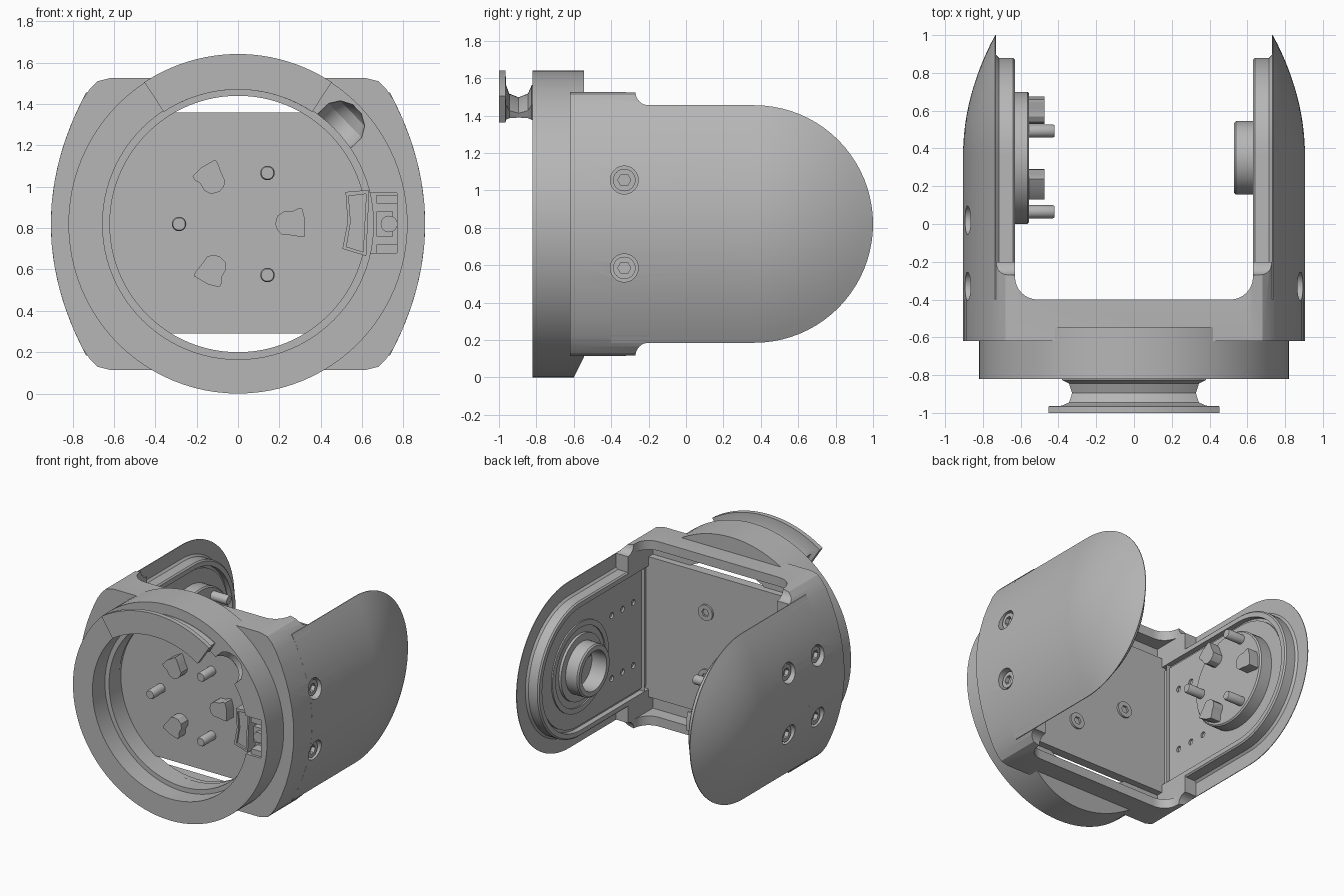
import bpy, bmesh, math
from mathutils import Vector

if "Cube" in bpy.data.objects:
    bpy.data.objects.remove(bpy.data.objects["Cube"])

grey = bpy.data.materials.new("plain grey")
grey.use_nodes = True
grey.diffuse_color = (0.47, 0.47, 0.47, 1)
grey.node_tree.nodes["Principled BSDF"].inputs["Base Color"].default_value = grey.diffuse_color

C = 0.82          # height of the main axis
PIVOT = 0.36      # y of the arm pivot
parts = []


# Frames turn (u, v, w) into x, y, z; w is the extrusion direction
def side(u, v, w):
    return Vector((w, u, v))


def front(u, v, w):
    return Vector((u, -w, v))


def up(u, v, w):
    return Vector((u, v, w))


def loft(name, rings, closed=False):
    bm = bmesh.new()
    rows = [[bm.verts.new(p) for p in ring] for ring in rings]
    n = len(rows[0])
    pairs = list(zip(rows, rows[1:])) + ([(rows[-1], rows[0])] if closed else [])
    for a, b in pairs:
        for i in range(n):
            j = (i + 1) % n
            bm.faces.new((a[i], a[j], b[j], b[i]))
    if not closed:
        bm.faces.new(rows[0])
        bm.faces.new(rows[-1])
    bmesh.ops.recalc_face_normals(bm, faces=bm.faces)
    mesh = bpy.data.meshes.new(name)
    bm.to_mesh(mesh)
    bm.free()
    mesh.materials.append(grey)
    obj = bpy.data.objects.new(name, mesh)
    bpy.context.collection.objects.link(obj)
    parts.append(obj)
    return obj


def prism(name, frame, outline, w0, w1):
    return loft(name, [[frame(u, v, w) for u, v in outline] for w in (w0, w1)])


def box(name, frame, u0, u1, v0, v1, w0, w1):
    return prism(name, frame, [(u0, v0), (u1, v0), (u1, v1), (u0, v1)], w0, w1)


def lathe(name, frame, centre, profile, closed=False, n=32):
    turns = [2 * math.pi * i / n for i in range(n)]
    return loft(name, [[frame(centre[0] + r * math.cos(t), centre[1] + r * math.sin(t), w)
                        for t in turns] for r, w in profile], closed)


def cyl(name, frame, centre, r, w0, w1, n=32):
    return lathe(name, frame, centre, [(r, w0), (r, w1)], n=n)


def cut(obj, *cutters):
    for c in cutters:
        mod = obj.modifiers.new("cut", 'BOOLEAN')
        mod.operation = 'DIFFERENCE'
        mod.solver = 'EXACT'
        mod.object = c
    bpy.context.view_layer.update()
    mesh = bpy.data.meshes.new_from_object(
        obj.evaluated_get(bpy.context.evaluated_depsgraph_get()))
    obj.modifiers.clear()
    obj.data = mesh


def discard(*cutters):
    for c in cutters:
        parts.remove(c)
        bpy.data.objects.remove(c)


def crown(r):
    return 0.905 - 0.17 * (r / 0.635) ** 2


# Yoke base: crowned block with rounded corners
quarter = [(crown(r / 10), r / 10) for r in range(7)] + [(0.715, 0.655), (0.68, 0.69), (0.62, 0.705)]
right = [(x, -z) for x, z in reversed(quarter)] + quarter[1:]
outline = right + [(-x, z) for x, z in reversed(right)]
base = prism("yoke_base", front, [(x, C + z) for x, z in outline], 0.2, 0.62)
corner = [(0.51 + 0.12 * math.cos(a), -0.28 + 0.12 * math.sin(a))
          for a in [-math.pi / 2 * (1 - i / 8) for i in range(9)]]
throat = [(-x, y) for x, y in reversed(corner)] + corner + [(0.63, 0.1), (-0.63, 0.1)]
tools = [
    prism("throat_cutter", up, throat, -0.1, 1.8),
    box("opening_cutter", front, -0.63, 0.63, C - 0.635, C + 0.635, 0.1, 0.5),
    box("pocket_cutter", front, -0.67, 0.67, C - 0.47, C + 0.47, 0.1, 0.5),
    cyl("bore_cutter", front, (0, C), 0.625, 0.1, 0.8, 64),
    cyl("upper_cove", side, (-0.2, C + 0.705), 0.07, -1, 1),
    cyl("lower_cove", side, (-0.2, C - 0.705), 0.07, -1, 1)]
cut(base, *tools)
discard(*tools)


# Domed arms with stepped inner faces
def track(r, x, start=-0.4):
    arc = [math.pi * (0.5 - i / 40) for i in range(41)]
    pts = [(start, r)] + [(PIVOT + 0.005 + r * math.cos(a), r * math.sin(a)) for a in arc] + [(start, -r)]
    return [side(y, C + z, x) for y, z in pts]


steps = [(0.635, 0.73), (0.53, 0.73), (0.515, 0.715), (0.515, 0.64), (0.505, 0.63), (0.47, 0.63), (0.47, 0.67)]
radii = [0.02] + [0.635 * i / 12 for i in range(1, 13)]
for s, label, rows in ((1, "left", (-0.33,)), (-1, "right", (-0.33, 0.02))):
    arm = loft(label + "_arm", [track(r, s * crown(r)) for r in radii] + [track(r, s * x) for r, x in steps])
    plate = loft(label + "_arm_plate", [track(0.45, s * 0.68, -0.45), track(0.45, s * 0.655, -0.45)])
    drills = [cyl("drill", side, (y, C + z), 0.022, s * 0.6, s * 0.675, 16)
              for y in (-0.3, -0.17, -0.04) for z in (-0.24, 0.24)]
    cut(plate, *drills)
    discard(*drills)
    # Recessed socket bolts
    for y in rows:
        for z in (-0.235, 0.235):
            hole = cyl("bolt_hole", side, (y, C + z), 0.075, s * 0.82, s)
            cut(arm, hole)
            cut(base, hole)
            bolt = cyl(label + "_side_bolt", side, (y, C + z), 0.06, s * 0.8, s * 0.86)
            socket = cyl("socket", side, (y, C + z), 0.035, s * 0.83, s * 0.9, 6)
            cut(bolt, socket)
            discard(hole, socket)

# Front ring with finger scoop, latch notch and lower chamfer
ring = lathe("front_ring", front, (0, C), [(0.82, 0.82), (0.655, 0.82), (0.655, 0.67),
             (0.62, 0.67), (0.62, 0.545), (0.82, 0.545)], closed=True, n=96)
ca, sa = math.cos(math.radians(44)), math.sin(math.radians(44))


def radial(u, v, w):
    return Vector((w * ca - u * sa, v, C + w * sa + u * ca))


tools = [
    lathe("scoop", radial, (0, -0.82), [(0.115, 0.5), (0.115, 0.72), (0.085, 0.77), (0.03, 0.8)]),
    box("latch_notch", front, 0.6, 0.77, 0.68, 0.97, 0.72, 0.9),
    prism("chamfer", side, [(-0.605, -0.01), (-0.5, 0.2), (-0.5, -0.01)], -1, 1)]
cut(ring, *tools)
discard(*tools)


# Grooved thumb tab on top of the ring
def sector(y, depth):
    half = math.radians(33.5) - depth * 0.55
    angles = [half * (i / 12 - 1) for i in range(25)]
    pts = [(0.822 - depth, a) for a in angles] + [(0.65, a) for a in reversed(angles)]
    return [(r * math.sin(a), y, C + r * math.cos(a)) for r, a in pts]


loft("thumb_tab", [sector(y, d) for y, d in ((-1, 0), (-0.965, 0), (-0.962, 0.08), (-0.945, 0.125),
     (-0.895, 0.145), (-0.845, 0.125), (-0.825, 0.08), (-0.81, 0.08))])

# Latch in the ring notch
latch = prism("latch", front, [(0.52, 0.975), (0.635, 0.985), (0.62, 0.665), (0.505, 0.7), (0.53, 0.83)], 0.66, 0.77)
inset = prism("latch_inset", front, [(0.535, 0.955), (0.62, 0.965), (0.605, 0.685), (0.525, 0.71), (0.545, 0.83)],
              0.755, 0.8)
cut(latch, inset)
discard(inset)
for z in (0.7, 0.94):
    box("latch_hinge", front, 0.67, 0.77, z - 0.02, z + 0.02, 0.7, 0.8)
box("latch_slide", front, 0.67, 0.75, 0.76, 0.88, 0.7, 0.77)
cyl("latch_pin", front, (0.73, C), 0.04, 0.7, 0.8)

# Mounting plate inside the yoke
box("mounting_plate", front, -0.66, 0.66, 0.29, 1.36, 0.45, 0.52)

# Bayonet pattern: three pins and three flared lugs
LUG = [(0.18, 0), (0.19, 0.04), (0.22, 0.06), (0.26, 0.06), (0.29, 0.075), (0.31, 0.075),
       (0.325, 0.02), (0.325, -0.06), (0.3, -0.062), (0.26, -0.055), (0.21, -0.05), (0.19, -0.03)]


def bayonet(label, frame, cu, w):
    for k in range(3):
        t = 2 * math.pi * k / 3
        c, s = math.cos(t), math.sin(t)
        pin = (cu - 0.285 * c, C - 0.285 * s)
        lathe(label + "_pin", frame, pin, [(0.035, w - 0.02), (0.035, w + 0.125), (0.03, w + 0.135)], n=24)
        prism(label + "_lug", frame, [(cu + u * c - v * s, C + u * s + v * c) for u, v in LUG], w - 0.02, w + 0.08)


bayonet("front", front, 0, 0.52)
bayonet("arm", side, PIVOT - 0.01, -0.555)

# Screws on the rear of the mounting plate
for k in range(3):
    t = 2 * math.pi * k / 3
    spot = (-0.285 * math.cos(t), C - 0.285 * math.sin(t))
    screw = cyl("plate_screw", front, spot, 0.06, 0.47, 0.435)
    socket = cyl("socket", front, spot, 0.03, 0.455, 0.4, 6)
    cut(screw, socket)
    discard(socket)

# Pivot disc on the right arm
hub = (PIVOT - 0.01, C)
lathe("pivot_disc", side, hub, [(0.35, -0.67), (0.35, -0.565), (0.34, -0.555)], n=64)

# Hollow boss on the left arm with stepped collars
lathe("pivot_boss", side, hub, [(0.195, 0.67), (0.195, 0.54), (0.185, 0.53), (0.15, 0.53), (0.15, 0.67)],
      closed=True, n=48)
for inner, outer, top in ((0.3, 0.34, 0.645), (0.19, 0.25, 0.635)):
    lathe("boss_collar", side, hub, [(outer, 0.67), (outer, top), (inner, top), (inner, 0.67)], closed=True, n=64)
box("boss_key", side, hub[0] - 0.03, hub[0] + 0.03, C + 0.09, C + 0.155, 0.58, 0.67)

# Smooth curved faces, keep edges sharp
bpy.ops.object.select_all(action='DESELECT')
for p in parts:
    p.select_set(True)
bpy.context.view_layer.objects.active = base
bpy.ops.object.shade_smooth_by_angle(angle=math.radians(30))
